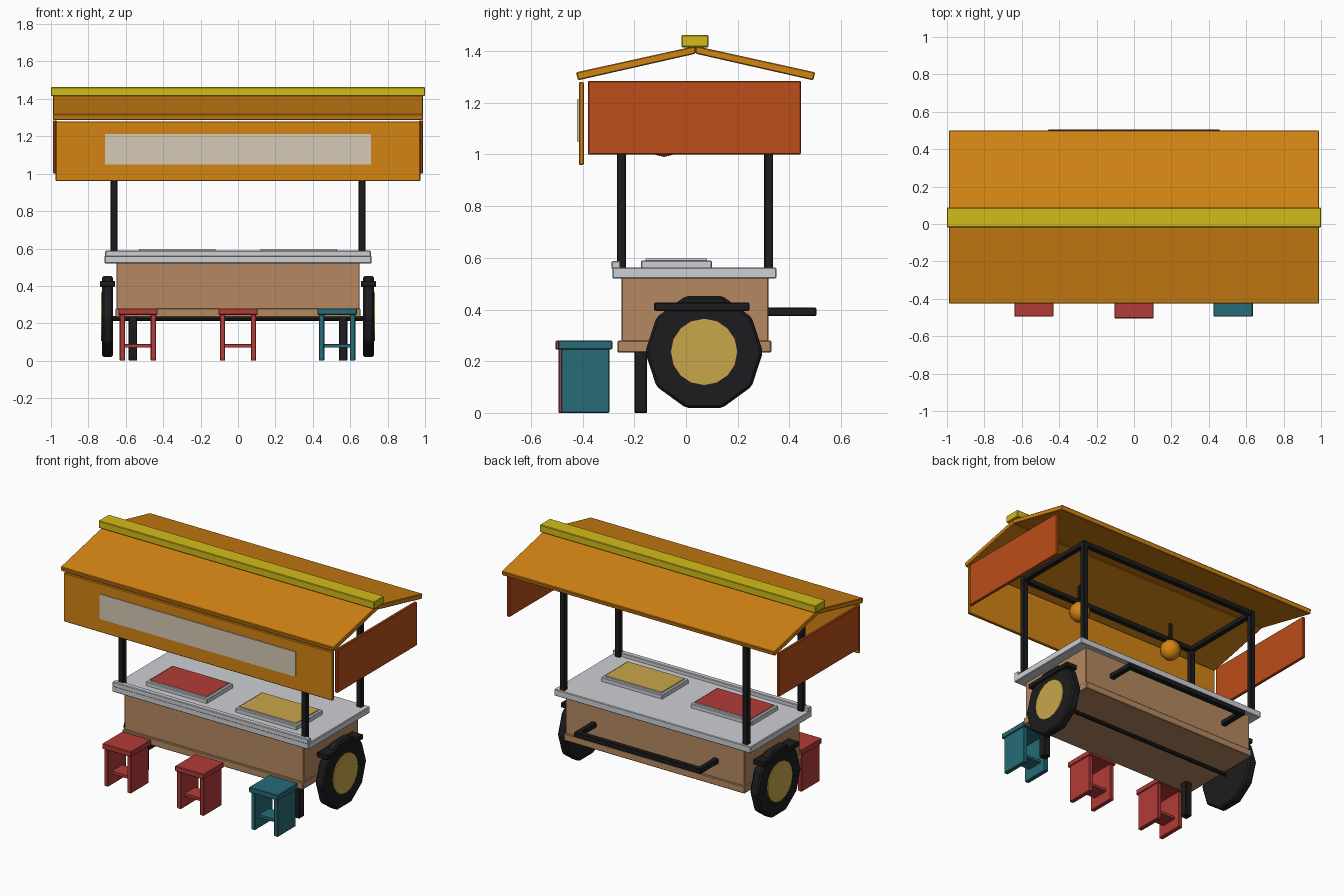
import bpy, bmesh, math
from mathutils import Matrix

if "Cube" in bpy.data.objects:
    bpy.data.objects.remove(bpy.data.objects["Cube"])

def mat(name, r, g, b):
    m = bpy.data.materials.new(name)
    m.diffuse_color = (r, g, b, 1)
    m.use_nodes = True
    m.node_tree.nodes["Principled BSDF"].inputs["Base Color"].default_value = m.diffuse_color
    return m

ORANGE = mat("roof orange", .66, .23, .007)
YELLOW = mat("ridge yellow", .65, .50, .01)
RUST = mat("side rust", .50, .075, .01)
CREAM = mat("sign cream", .66, .59, .46)
TAN = mat("body tan", .46, .25, .12)
STEEL = mat("counter grey", .62, .63, .66)
BLACK = mat("frame black", .012, .012, .013)
RED = mat("stool red", .45, .045, .04)
TEAL = mat("stool teal", .02, .15, .19)
GOLD = mat("hub gold", .58, .38, .07)

def finish(name, bm, mats, bevel=0.0, smooth=False):
    bmesh.ops.recalc_face_normals(bm, faces=bm.faces[:])
    me = bpy.data.meshes.new(name)
    bm.to_mesh(me)
    bm.free()
    for m in mats:
        me.materials.append(m)
    ob = bpy.data.objects.new(name, me)
    bpy.context.collection.objects.link(ob)
    if smooth:
        me.shade_smooth()
    if bevel:
        b = ob.modifiers.new("soft edge", 'BEVEL')
        b.width = bevel
        b.segments = 1
    return ob

def box(name, x, y, z, m, bevel=.004, top=None):
    """Box from (min, max) ranges; optional second material for the top face."""
    bm = bmesh.new()
    bmesh.ops.create_cube(bm, size=1)
    for v in bm.verts:
        for i, (a, b) in enumerate((x, y, z)):
            v.co[i] = a if v.co[i] < 0 else b
    if top:
        for f in bm.faces:
            f.material_index = int(f.normal.z > .9)
    return finish(name, bm, [m, top] if top else [m], bevel)

def rod_x(name, r, x, y, z, sides, m, bevel=0.0):
    """Cylinder along x with a vertex pointing along y."""
    bm = bmesh.new()
    bmesh.ops.create_cone(bm, cap_ends=True, segments=sides, radius1=r, radius2=r, depth=x[1] - x[0])
    vs = bm.verts[:]
    start = math.atan2(vs[0].co.y, vs[0].co.x)
    bmesh.ops.rotate(bm, verts=vs, matrix=Matrix.Rotation(math.pi / 2 - start, 3, 'Z'))
    bmesh.ops.rotate(bm, verts=vs, matrix=Matrix.Rotation(math.pi / 2, 3, 'Y'))
    bmesh.ops.translate(bm, verts=vs, vec=((x[0] + x[1]) / 2, y, z))
    return finish(name, bm, [m], bevel)

def prism_x(name, profile, x, m, bevel=.004):
    """Extrude a (y, z) profile along x."""
    bm = bmesh.new()
    f = bm.faces.new([bm.verts.new((x[0], y, z)) for y, z in profile])
    g = bmesh.ops.extrude_face_region(bm, geom=[f])
    bmesh.ops.translate(bm, verts=[v for v in g["geom"] if isinstance(v, bmesh.types.BMVert)],
                        vec=(x[1] - x[0], 0, 0))
    return finish(name, bm, [m], bevel)

def span(c, half):
    return (c - half, c + half)

def mirror(s, a, b):
    return (min(s * a, s * b), max(s * a, s * b))

# Roof slopes, ridge cap, valances and sign plate
RY = .037
for s, side in ((-1, "front"), (1, "back")):
    prism_x(side + "_roof_slope",
            [(RY, 1.39), (RY + s * .455, 1.287), (RY + s * .463, 1.318), (RY, 1.42)],
            (-.99, .99), ORANGE)
box("ridge_cap", (-1, 1), (-.018, .088), (1.415, 1.463), YELLOW)
box("front_valance", (-.975, .975), (-.415, -.395), (.96, 1.28), ORANGE)
box("sign_plate", (-.71, .71), (-.421, -.413), (1.05, 1.213), CREAM, 0)
for s in (-1, 1):
    box("side_valance", mirror(s, .968, .988), (-.38, .445), (1.0, 1.285), RUST)

# Canopy posts and top frame
PX, PY = .663, (-.25, .32)
for y in PY:
    for s in (-1, 1):
        box("canopy_post", span(s * PX, .0175), span(y, .0175), (.55, 1.26), BLACK, .003)
    box("long_frame_bar", (-PX, PX), span(y, .0165), (1.226, 1.259), BLACK, .003)
for s in (-1, 1):
    box("short_frame_bar", span(s * PX, .0165), PY, (1.226, 1.259), BLACK, .003)

# Hanging lamps
for s in (-1, 1):
    box("lamp_cord", span(s * .36, .009), span(-.085, .009), (1.08, 1.24), BLACK, 0)
    bm = bmesh.new()
    bmesh.ops.create_uvsphere(bm, u_segments=10, v_segments=6, radius=.066,
                              matrix=Matrix.Translation((s * .36, -.085, 1.056)))
    finish("lamp_bulb", bm, [ORANGE], smooth=True)

# Cart body and lower trim
box("cart_body", (-.65, .65), (-.25, .32), (.24, .53), TAN)
box("lower_trim", (-.655, .655), (-.265, .33), (.233, .28), TAN)

# Counter, front rail and two food trays
box("counter_top", (-.713, .713), (-.285, .35), (.52, .563), STEEL)
box("counter_rail", (-.71, .71), (-.288, -.253), (.555, .588), STEEL)
for x, m in ((-.325, RED), (.325, GOLD)):
    box("food_tray", span(x, .222), (-.175, .1), (.555, .59), STEEL)
    box("tray_filling", span(x, .205), (-.157, .082), (.588, .598), STEEL, 0, top=m)

# Push handle
box("handle_bar", (-.46, .46), (.47, .505), (.375, .408), BLACK)
for s in (-1, 1):
    box("handle_arm", span(s * .4425, .0175), (.3, .49), (.375, .408), BLACK)

# Wheels, hubs, mudguards, axle and legs
WY, WZ = .07, .236
rod_x("axle", .013, (-.68, .68), WY, .226, 10, BLACK)
for s in (-1, 1):
    rod_x("wheel", .228, mirror(s, .668, .727), WY, WZ, 10, BLACK, .01)
    rod_x("hub_disc", .13, mirror(s, .70, .733), WY, WZ, 16, GOLD)
    box("mudguard", mirror(s, .657, .738), (-.123, .245), (.395, .427), BLACK)
    box("stand_leg", span(s * .562, .023), (-.2, -.15), (0, .245), BLACK)

# Stools: seat, two side panels and a cross brace
for x, y, m in ((-.535, -.39, RED), (0, -.4, RED), (.53, -.39, TEAL)):
    box("stool_seat", span(x, .105), span(y, .105), (.245, .28), m)
    for s in (-1, 1):
        box("stool_side", span(x + s * .083, .0145), span(y, .094), (0, .25), m)
    box("stool_brace", span(x, .078), span(y, .055), (.07, .09), m, .002)
